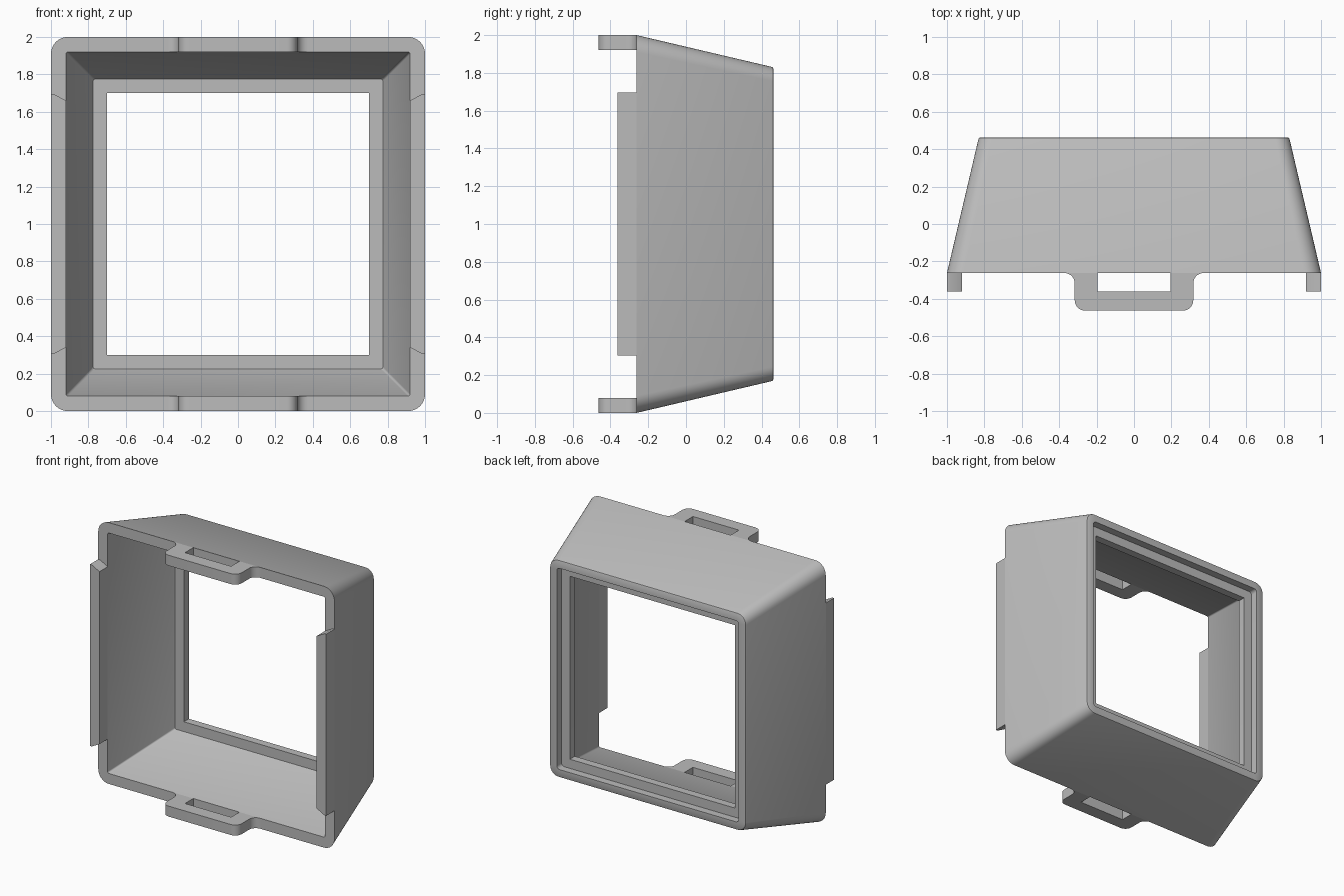
import bpy, bmesh, math
from mathutils import Vector

cube = bpy.data.objects.get("Cube")
if cube:
    bpy.data.objects.remove(cube, do_unlink=True)

GREY = (0.5, 0.5, 0.5, 1.0)
mat = bpy.data.materials.new("matte_grey")
mat.use_nodes = True
mat.diffuse_color = GREY
bsdf = next(n for n in mat.node_tree.nodes if n.type == 'BSDF_PRINCIPLED')
bsdf.inputs["Base Color"].default_value = GREY

FRONT, BACK = -0.262, 0.463   # y of the open front edge and the back face
TAB, HOOK = -0.362, -0.463    # y of the side tab and strap loop tips
WALL = 0.08
MID = 1.0                     # height of the frame centre


def finish(name, bm):
    """Turn a bmesh into a shaded object with the shared material."""
    bmesh.ops.remove_doubles(bm, verts=bm.verts, dist=1e-5)
    bmesh.ops.recalc_face_normals(bm, faces=bm.faces)
    mesh = bpy.data.meshes.new(name)
    bm.to_mesh(mesh)
    bm.free()
    mesh.materials.append(mat)
    obj = bpy.data.objects.new(name, mesh)
    bpy.context.collection.objects.link(obj)
    bpy.ops.object.select_all(action='DESELECT')
    obj.select_set(True)
    bpy.context.view_layer.objects.active = obj
    bpy.ops.object.shade_smooth_by_angle(angle=math.radians(30))
    return obj


def arc(cx, cy, r, a0, a1, n=8):
    """Points along an arc, angles in degrees."""
    angles = [math.radians(a0 + (a1 - a0) * i / n) for i in range(n + 1)]
    return [(cx + r * math.cos(a), cy + r * math.sin(a)) for a in angles]


def rounded_square(half, r):
    c = half - r
    pts = []
    for k, (sx, sz) in enumerate([(1, 1), (-1, 1), (-1, -1), (1, -1)]):
        pts += arc(sx * c, sz * c, r, 90 * k, 90 * k + 90)
    return pts


def prism(name, outline, offset):
    """Extrude a closed 3D outline by an offset vector."""
    bm = bmesh.new()
    face = bm.faces.new([bm.verts.new(p) for p in outline])
    ext = bmesh.ops.extrude_face_region(bm, geom=[face])
    moved = [g for g in ext["geom"] if isinstance(g, bmesh.types.BMVert)]
    bmesh.ops.translate(bm, verts=moved, vec=Vector(offset))
    return finish(name, bm)


# Tapered square shell: (half width, corner radius, y) round the wall section
section = [
    (1.0, 0.09, FRONT),          # outer front edge
    (0.832, 0.075, BACK - 0.01),  # outer back edge, slightly eased
    (0.828, 0.071, BACK - 0.003),
    (0.822, 0.065, BACK),
    (0.77, 0.025, BACK),         # recess in the back rim
    (0.77, 0.025, 0.405),
    (0.70, 0.002, 0.405),        # window opening
    (0.70, 0.002, 0.345),
    (0.775, 0.012, 0.345),       # inner face of the lip
    (0.782, 0.012, 0.335),
    (0.92, 0.012, FRONT),        # inner front edge
]
bm = bmesh.new()
rings = [[bm.verts.new((x, y, MID + z)) for x, z in rounded_square(h, r)]
         for h, r, y in section]
count = len(rings[0])
for a, b in zip(rings, rings[1:] + rings[:1]):
    for i in range(count):
        j = (i + 1) % count
        bm.faces.new((a[i], a[j], b[j], b[i]))
finish("tapered_frame", bm)

# Side tabs with slanted ends
for side, s in (("left", 1), ("right", -1)):
    tab = [(1.0, 0.695), (0.985, 0.695), (0.92, 0.66)]
    tab += [(x, -z) for x, z in reversed(tab)]
    prism(f"{side}_tab", [(s * x, TAB, MID + z) for x, z in tab],
          (0, FRONT - TAB, 0))

# Strap loops: flared base, rounded outer corners, slot against the frame
R = 0.055
half_loop = [(0.195, FRONT), (0.317 + R, FRONT)]
half_loop += arc(0.317 + R, FRONT - R, R, 90, 180)[1:]
half_loop += arc(0.317 - R, HOOK + R, R, 0, -90)
inner = [(0.195, TAB)]
loop = inner + half_loop
loop += [(-x, y) for x, y in reversed(loop)]
for name, z in (("bottom_strap_loop", 0.0), ("top_strap_loop", 2.0 - WALL)):
    prism(name, [(x, y, z) for x, y in loop], (0, 0, WALL))
